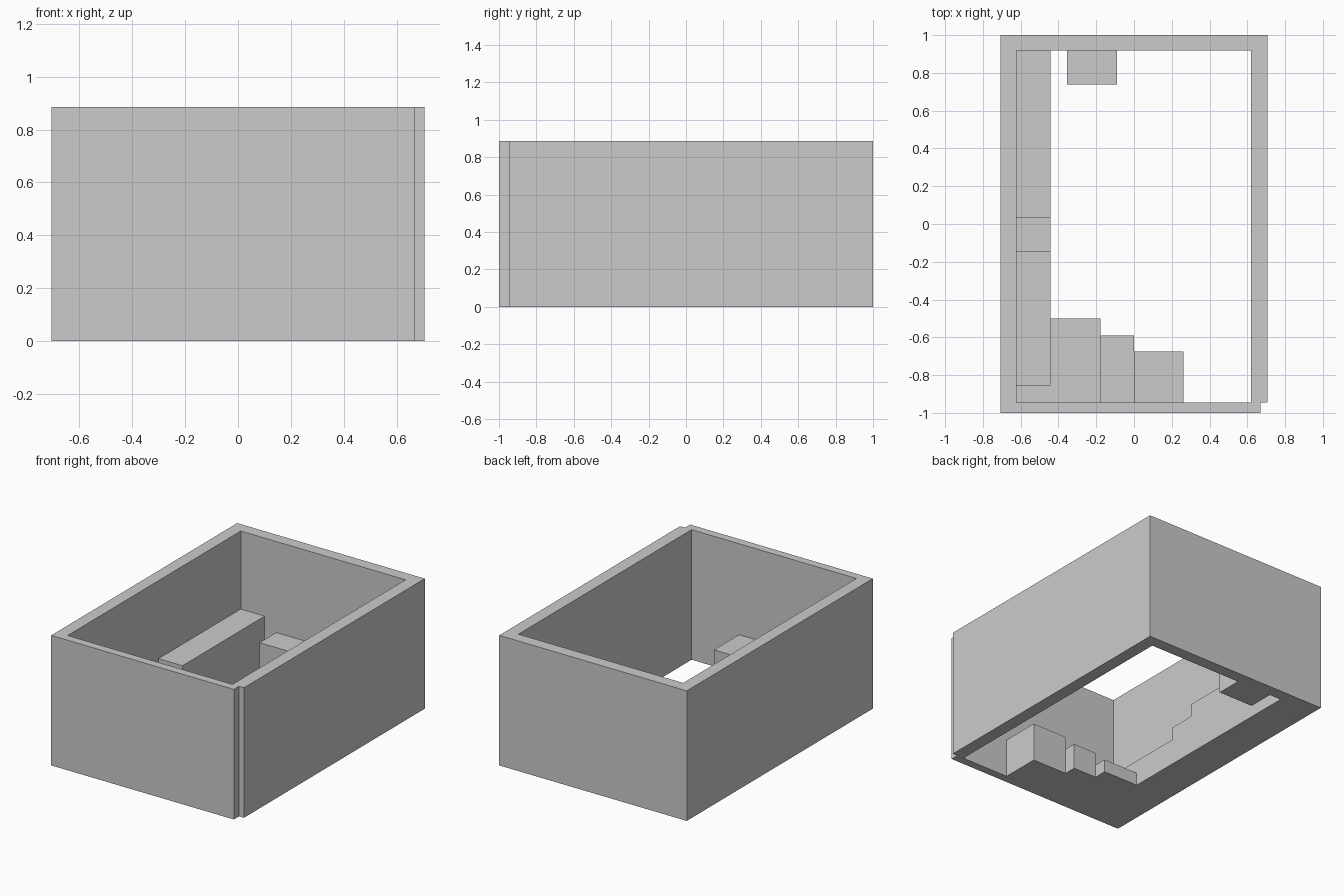
import bpy
import bmesh

cube = bpy.data.objects.get("Cube")
if cube:
    bpy.data.objects.remove(cube, do_unlink=True)

HEIGHT = 0.885
RISE = HEIGHT / 10  # one stair riser
LEFT, RIGHT, FRONT, BACK = -0.622, 0.619, -0.944, 0.918  # inner wall faces

grey = bpy.data.materials.new("plain grey")
grey.use_nodes = True
colour = (0.6, 0.6, 0.6, 1)
grey.diffuse_color = colour
grey.node_tree.nodes["Principled BSDF"].inputs["Base Color"].default_value = colour


def extrude_loops(name, loops, direction):
    """Fill the outline loops (later loops are holes) and extrude them."""
    bm = bmesh.new()
    edges = []
    for loop in loops:
        verts = [bm.verts.new(p) for p in loop]
        edges += [bm.edges.new((a, b)) for a, b in zip(verts, verts[1:] + verts[:1])]
    bmesh.ops.triangle_fill(bm, edges=edges, use_beauty=True)
    out = bmesh.ops.extrude_face_region(bm, geom=bm.faces[:], use_keep_orig=True)
    moved = [g for g in out["geom"] if isinstance(g, bmesh.types.BMVert)]
    bmesh.ops.translate(bm, verts=moved, vec=direction)
    bmesh.ops.recalc_face_normals(bm, faces=bm.faces[:])
    bmesh.ops.dissolve_limit(bm, angle_limit=0.01, verts=bm.verts[:], edges=bm.edges[:])
    mesh = bpy.data.meshes.new(name)
    bm.to_mesh(mesh)
    bm.free()
    mesh.materials.append(grey)
    obj = bpy.data.objects.new(name, mesh)
    bpy.context.collection.objects.link(obj)
    return obj


def rectangle(x0, x1, y0, y1):
    return [(x0, y0, 0), (x1, y0, 0), (x1, y1, 0), (x0, y1, 0)]


def block(name, x0, x1, y0, y1, height):
    return extrude_loops(name, [rectangle(x0, x1, y0, y1)], (0, 0, height))


# Room walls, with a small notch at the front corner
outer = [(-0.706, -1, 0), (0.669, -1, 0), (0.669, FRONT, 0),
         (0.706, FRONT, 0), (0.706, 1, 0), (-0.706, 1, 0)]
extrude_loops("walls", [outer, rectangle(LEFT, RIGHT, FRONT, BACK)], (0, 0, HEIGHT))

# Long bench rising in steps toward the back
LEDGE = -0.442
stops = [FRONT, -0.855, -0.145, 0.034, BACK]
profile = [(LEFT, FRONT, 0)]
for i, (y0, y1) in enumerate(zip(stops, stops[1:]), 1):
    profile += [(LEFT, y0, i * RISE), (LEFT, y1, i * RISE)]
profile.append((LEFT, BACK, 0))
extrude_loops("stepped_bench", [profile], (LEDGE - LEFT, 0, 0))

# Blocks along the front wall, each taller and shallower than the last
xs = [LEDGE, -0.177, 0.0, 0.262]
depths = [-0.5, -0.59, -0.675]
for i, (x0, x1, y1) in enumerate(zip(xs, xs[1:], depths), 1):
    block(f"front_step_{i}", x0, x1, FRONT, y1, i * RISE)

# Single block against the back wall
block("back_block", -0.354, -0.09, 0.738, BACK, 3 * RISE)
